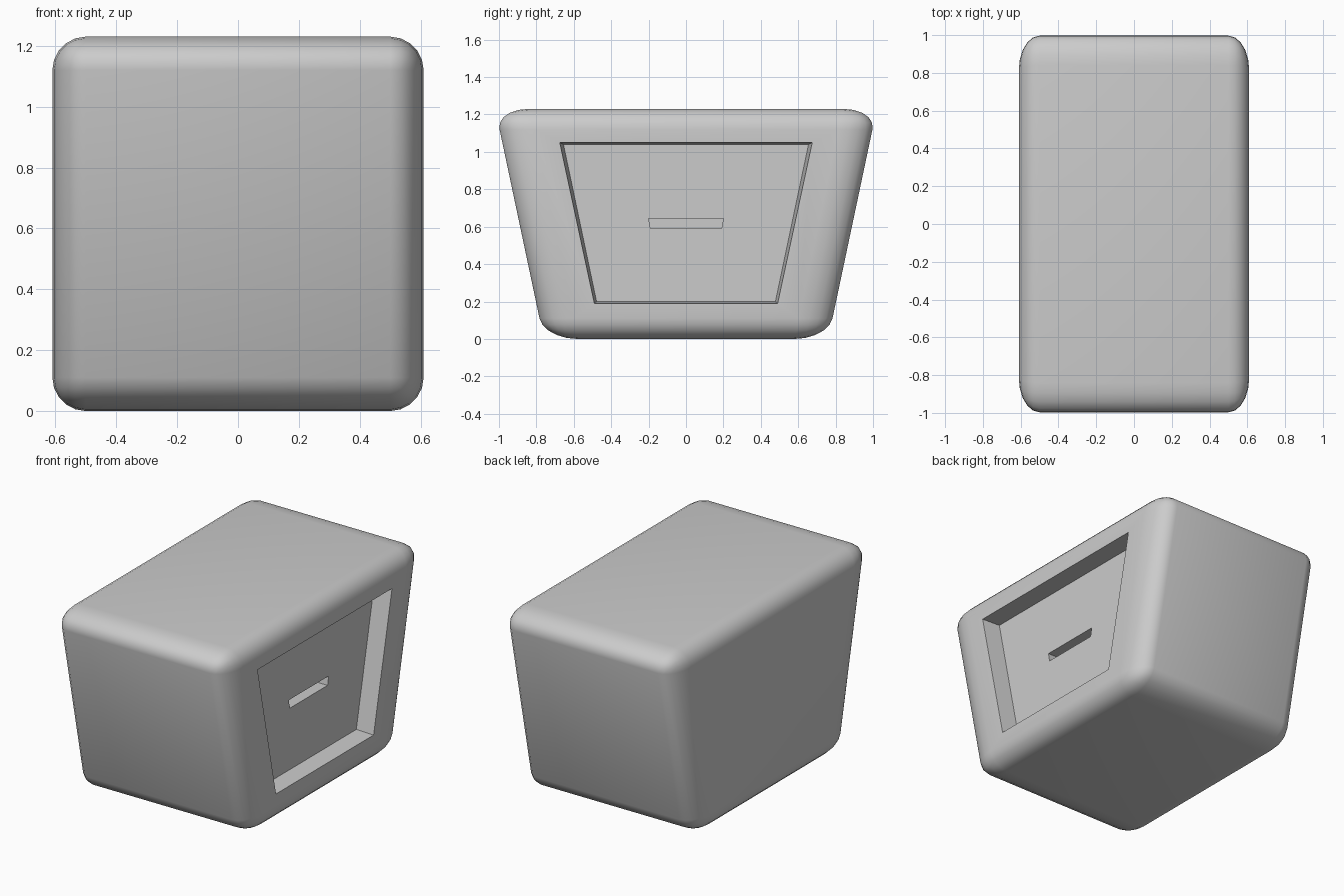
import bpy, bmesh

if "Cube" in bpy.data.objects:
    bpy.data.objects.remove(bpy.data.objects["Cube"])

HX, H = 0.61, 1.23            # half width in x, height
TOP_Y, BOTTOM_Y = 1.02, 0.76  # half lengths before rounding

bm = bmesh.new()

# Tapered block, rounded in cube proportions and then stretched to size
bmesh.ops.create_cube(bm, size=2)
for v in bm.verts:
    v.co.y *= TOP_Y if v.co.z > 0 else BOTTOM_Y
bmesh.ops.bevel(bm, geom=bm.edges[:], offset=0.18, segments=5, profile=0.5,
                affect='EDGES', clamp_overlap=True)
for v in bm.verts:
    v.co = (v.co.x * HX, v.co.y, (v.co.z + 1) * H / 2)


def ring(face, x, top, bottom):
    """Inset a quad and place its corners; top and bottom are (half y, z)."""
    bmesh.ops.inset_individual(bm, faces=[face], thickness=0.005)
    mid = face.calc_center_median().z
    for v in face.verts:
        y, z = top if v.co.z > mid else bottom
        v.co = (x, y if v.co.y > 0 else -y, z)


# Recessed panel with a slot on the +x side
bm.normal_update()
side = max(bm.faces, key=lambda f: f.normal.x * f.calc_area())
panel_x = HX - 0.113
ring(side, HX, (0.675, 1.05), (0.49, 0.19))
ring(side, panel_x, (0.655, 1.04), (0.478, 0.20))
ring(side, panel_x, (0.20, 0.645), (0.19, 0.59))
ring(side, panel_x - 0.1, (0.20, 0.645), (0.19, 0.59))
bmesh.ops.recalc_face_normals(bm, faces=bm.faces[:])

mesh = bpy.data.meshes.new("tapered_body")
bm.to_mesh(mesh)
bm.free()
body = bpy.data.objects.new("tapered_body", mesh)
bpy.context.collection.objects.link(body)
bpy.context.view_layer.objects.active = body
body.select_set(True)
bpy.ops.object.shade_smooth_by_angle(angle=0.6)
